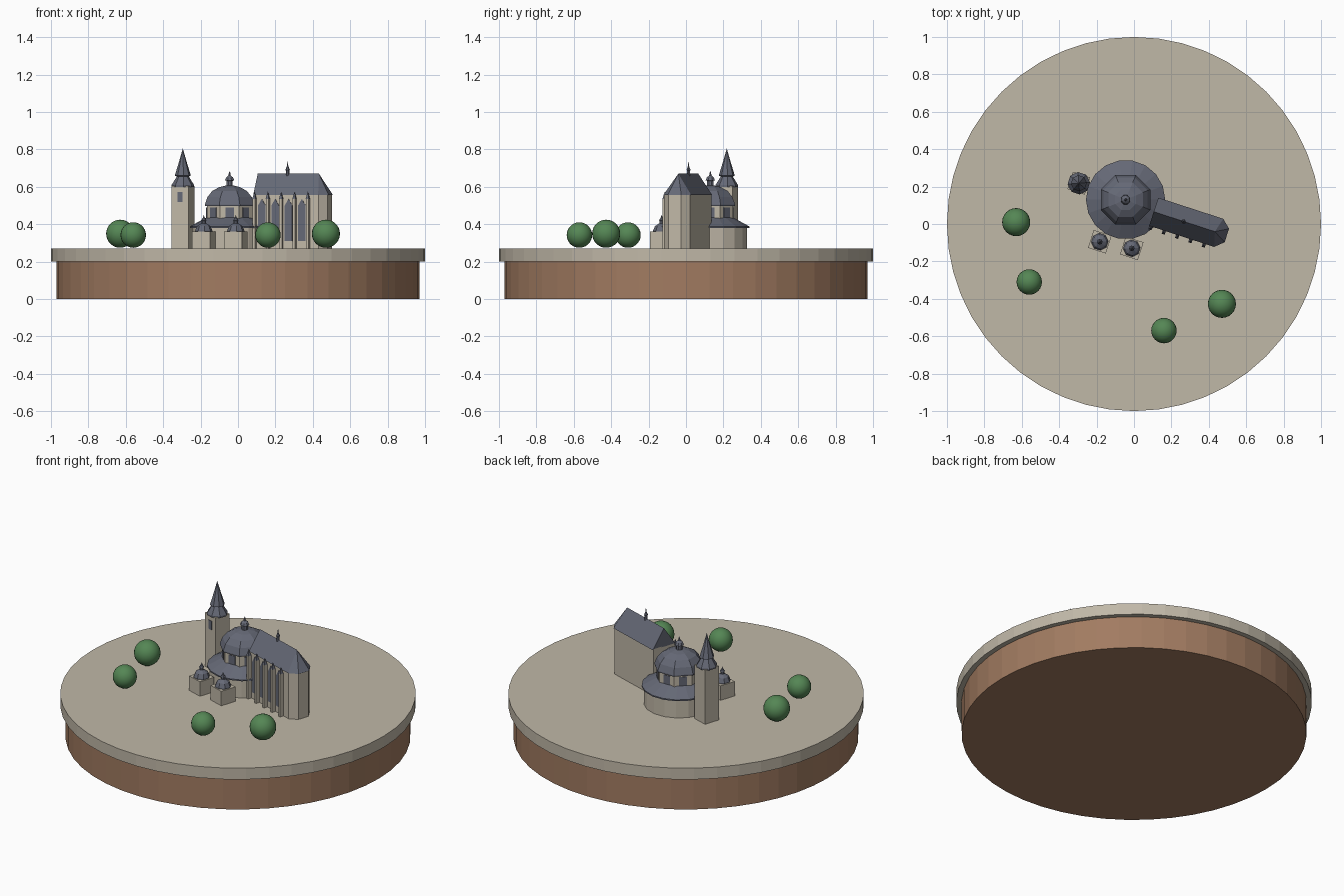
import bpy, bmesh, math
from mathutils import Matrix

if "Cube" in bpy.data.objects:
    bpy.data.objects.remove(bpy.data.objects["Cube"], do_unlink=True)

TURN = math.radians(-18)   # the church axis is turned on its base
GROUND = 0.27


def material(name, rgb):
    m = bpy.data.materials.new(name)
    m.use_nodes = True
    m.diffuse_color = (*rgb, 1)
    m.node_tree.nodes["Principled BSDF"].inputs["Base Color"].default_value = (*rgb, 1)
    return m


STONE = material("pale stone", (0.53, 0.48, 0.39))
EARTH = material("brown earth", (0.36, 0.2, 0.12))
SLATE = material("slate grey", (0.13, 0.14, 0.18))
LEAF = material("leaf green", (0.09, 0.24, 0.09))


def finish(name, bm, mat, loc=(0, 0, 0), turn=0.0):
    bmesh.ops.recalc_face_normals(bm, faces=bm.faces)
    mesh = bpy.data.meshes.new(name)
    bm.to_mesh(mesh)
    bm.free()
    mesh.materials.append(mat)
    ob = bpy.data.objects.new(name, mesh)
    ob.location = loc
    ob.rotation_euler.z = turn
    bpy.context.collection.objects.link(ob)
    return ob


def hull(name, points, mat, loc=(0, 0, 0), turn=TURN):
    bm = bmesh.new()
    for p in points:
        bm.verts.new(p)
    bmesh.ops.convex_hull(bm, input=bm.verts)
    bmesh.ops.dissolve_limit(bm, angle_limit=0.01, verts=bm.verts, edges=bm.edges)
    return finish(name, bm, mat, loc, turn)


def box(name, size, centre, mat, loc=(0, 0, 0), turn=TURN):
    bm = bmesh.new()
    bmesh.ops.create_cube(bm, size=1, matrix=Matrix.Translation(centre) @ Matrix.Diagonal((*size, 1)))
    return finish(name, bm, mat, loc, turn)


def lathe(name, x, y, profile, sides, mat, turn=0.0):
    """Stack rings of (radius, height) into a closed many-sided solid."""
    bm = bmesh.new()
    rings = []
    for r, z in profile:
        rings.append([bm.verts.new((r * math.cos(2 * math.pi * i / sides),
                                    r * math.sin(2 * math.pi * i / sides), z))
                      for i in range(sides)])
    for low, high in zip(rings, rings[1:]):
        for i in range(sides):
            j = (i + 1) % sides
            bm.faces.new((low[i], low[j], high[j], high[i]))
    bm.faces.new(rings[0])
    bm.faces.new(rings[-1])
    bmesh.ops.remove_doubles(bm, verts=bm.verts, dist=0.0001)
    return finish(name, bm, mat, (x, y, 0), turn)


# Round base
lathe("base_earth", 0, 0, [(0.97, 0), (0.97, 0.2)], 48, EARTH)
lathe("base_plaza", 0, 0, [(1, 0.2), (1, GROUND)], 48, STONE)

# Rotunda: outer ring, octagonal drum, dome and lantern
RX, RY = -0.045, 0.13
EIGHTH = math.pi / 8
lathe("ring_wall", RX, RY, [(0.2, GROUND), (0.2, 0.385)], 18, STONE)
lathe("ring_roof", RX, RY, [(0.212, 0.38), (0.212, 0.388), (0.125, 0.435)], 18, SLATE)
lathe("drum", RX, RY, [(0.132, 0.4), (0.132, 0.505)], 8, STONE, EIGHTH)
for i in range(8):
    box(f"drum_window_{i}", (0.006, 0.045, 0.055), (0.122, 0, 0.462), SLATE,
        (RX, RY, 0), i * math.pi / 4)
lathe("dome", RX, RY, [(0.143, 0.498), (0.143, 0.506), (0.128, 0.545), (0.1, 0.578),
                       (0.06, 0.598), (0.025, 0.606)], 8, SLATE, EIGHTH)
lathe("lantern", RX, RY, [(0.018, 0.6), (0.018, 0.632), (0.027, 0.634), (0.02, 0.65),
                          (0.007, 0.66), (0.004, 0.675), (0, 0.685)], 8, SLATE, EIGHTH)

# Choir hall with a faceted apse; local x runs along the hall, local y across it
MID, HALF, START, BEND, TIP = 0.095, 0.073, 0.08, 0.445, 0.485
EAVES, RIDGE = 0.56, 0.67


def plan(grow):
    h, t = HALF + grow, 0.035 + grow / 2
    return [(START, MID - h), (BEND, MID - h), (TIP + grow, MID - t),
            (TIP + grow, MID + t), (BEND, MID + h), (START, MID + h)]


hull("choir_wall", [(x, y, z) for x, y in plan(0) for z in (GROUND, EAVES)], STONE)
hull("choir_roof", [(x, y, EAVES - 0.005) for x, y in plan(0.006)]
     + [(START, MID, RIDGE), (0.424, MID, RIDGE)], SLATE)
ridge_spot = Matrix.Rotation(TURN, 3, "Z") @ Matrix.Translation((0.248, MID, 0)).translation
lathe("ridge_spirelet", ridge_spot.x, ridge_spot.y,
      [(0.009, 0.655), (0.009, 0.685), (0.012, 0.69), (0.004, 0.71), (0, 0.74)], 6, SLATE)

# Buttresses with pinnacles, and tall windows between them, on the front side
SOUTH = MID - HALF
PITCH = 0.075
for i in range(5):
    x = 0.09 + PITCH * i
    box(f"buttress_{i}", (0.014, 0.026, 0.265), (x, SOUTH - 0.012, GROUND + 0.1325), STONE)
    hull(f"pinnacle_{i}", [(x + a, SOUTH - 0.014 + b, 0.535) for a in (-0.009, 0.009)
                           for b in (-0.011, 0.011)] + [(x, SOUTH - 0.014, 0.575)], SLATE)
    if i < 4:
        c = x + PITCH / 2
        hull(f"choir_window_{i}",
             [(c + a, SOUTH + b, z) for b in (-0.003, 0.003)
              for a, z in ((-0.021, 0.31), (0.021, 0.31), (-0.021, 0.5), (0.021, 0.5), (0, 0.535))],
             SLATE)

# Bell tower
TX, TY, SIDE = -0.295, 0.218, 0.097
box("tower", (SIDE, SIDE, 0.335), (0, 0, GROUND + 0.1675), STONE, (TX, TY, 0))
box("tower_window", (0.028, 0.006, 0.055), (0, -SIDE / 2, 0.545), SLATE, (TX, TY, 0))
lathe("tower_spire", TX, TY, [(0.06, 0.6), (0.06, 0.61), (0.032, 0.655), (0.043, 0.66),
                              (0.02, 0.735), (0, 0.805)], 8, SLATE, TURN + EIGHTH)

# Two small chapels
for i, (x, y) in enumerate([(-0.183, -0.095), (-0.012, -0.13)]):
    box(f"chapel_{i}", (0.1, 0.1, 0.09), (0, 0, GROUND + 0.045), STONE, (x, y, 0))
    lathe(f"chapel_roof_{i}", x, y, [(0.046, 0.36), (0.046, 0.366), (0.036, 0.39), (0.012, 0.405),
                                     (0.012, 0.418), (0.015, 0.42), (0.005, 0.435), (0, 0.45)],
          8, SLATE, TURN + EIGHTH)

# Round trees
for i, (x, y, r) in enumerate([(-0.63, 0.01, 0.075), (-0.56, -0.31, 0.068),
                               (0.16, -0.57, 0.068), (0.47, -0.427, 0.075)]):
    bm = bmesh.new()
    bmesh.ops.create_uvsphere(bm, u_segments=24, v_segments=14, radius=r)
    for f in bm.faces:
        f.smooth = True
    finish(f"tree_{i}", bm, LEAF, (x, y, GROUND + r + 0.004))
